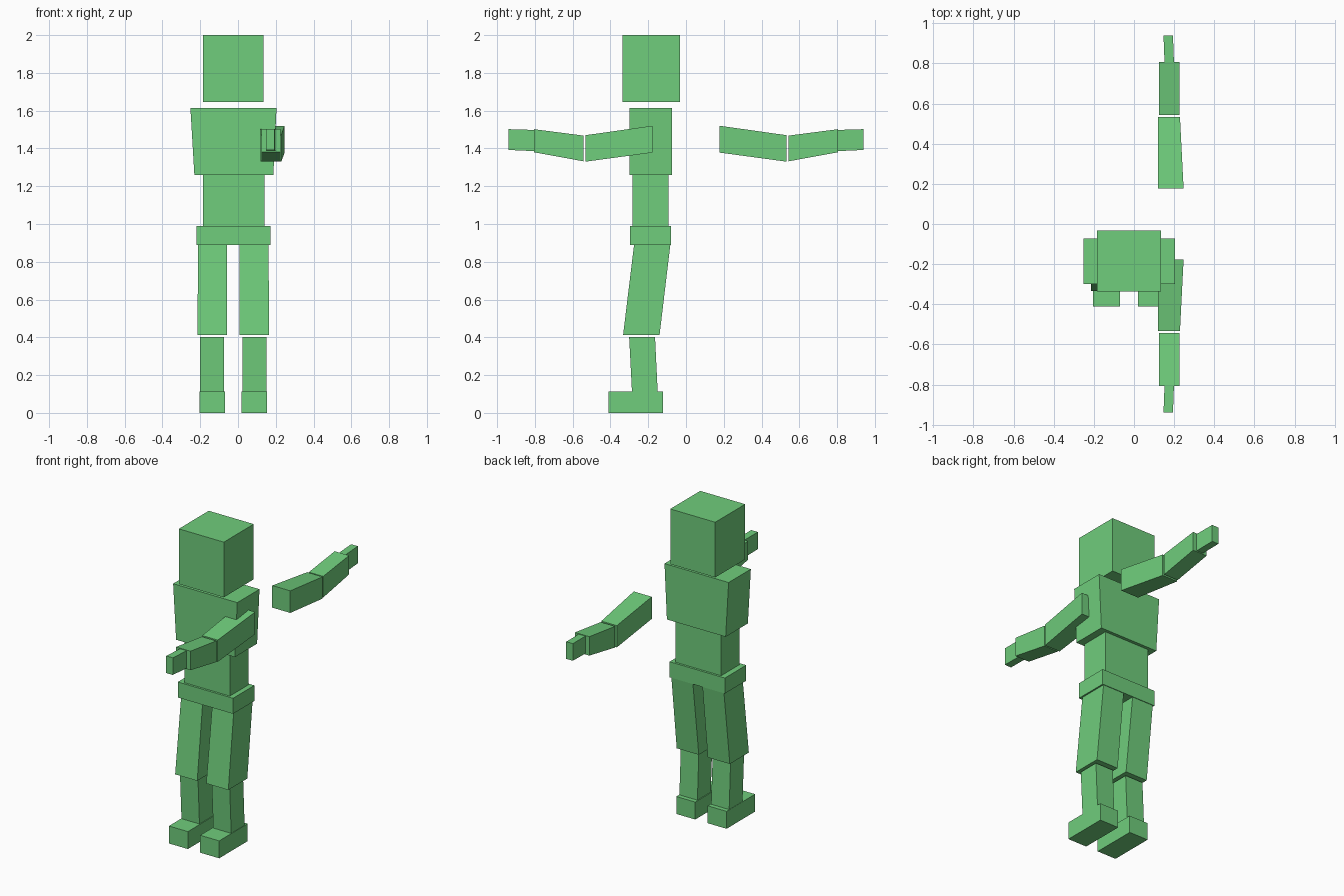
import bpy
import bmesh

if "Cube" in bpy.data.objects:
    bpy.data.objects.remove(bpy.data.objects["Cube"])

green = bpy.data.materials.new("soft_green")
green.diffuse_color = (0.16, 0.61, 0.20, 1)
green.use_nodes = True
green.node_tree.nodes["Principled BSDF"].inputs["Base Color"].default_value = green.diffuse_color


def block(name, axis, a, b, flip_y=False):
    """Tapered block between two rectangles along axis 'y' or 'z'.
    Each end is (position, x0, x1, v0, v1); v is z along 'y', y along 'z'."""
    bm = bmesh.new()
    rings = []
    for pos, x0, x1, v0, v1 in (a, b):
        ring = []
        for x, v in ((x0, v0), (x1, v0), (x1, v1), (x0, v1)):
            co = (x, v, pos) if axis == 'z' else (x, -pos if flip_y else pos, v)
            ring.append(bm.verts.new(co))
        rings.append(ring)
    lo, hi = rings
    bm.faces.new(lo)
    bm.faces.new(hi)
    for i in range(4):
        j = (i + 1) % 4
        bm.faces.new((lo[i], lo[j], hi[j], hi[i]))
    bmesh.ops.recalc_face_normals(bm, faces=bm.faces)
    mesh = bpy.data.meshes.new(name)
    bm.to_mesh(mesh)
    bm.free()
    mesh.materials.append(green)
    obj = bpy.data.objects.new(name, mesh)
    bpy.context.collection.objects.link(obj)
    return obj


# Head and trunk
block("head", 'z', (1.645, -0.185, 0.135, -0.337, -0.033), (2.0, -0.185, 0.135, -0.337, -0.033))
block("chest", 'z', (1.26, -0.231, 0.187, -0.299, -0.073), (1.615, -0.252, 0.204, -0.299, -0.073))
block("waist", 'z', (0.99, -0.185, 0.139, -0.282, -0.093), (1.26, -0.185, 0.139, -0.282, -0.093))
block("pelvis", 'z', (0.89, -0.221, 0.172, -0.296, -0.079), (0.99, -0.221, 0.172, -0.296, -0.079))

# Legs, mirrored about the body centre line
CENTRE = -0.025


def leg_end(side, z, inner, outer, y0, y1):
    xs = sorted((CENTRE + side * inner, CENTRE + side * outer))
    return (z, xs[0], xs[1], y0, y1)


for label, s in (("right", -1), ("left", 1)):
    block(label + "_thigh", 'z', leg_end(s, 0.412, 0.032, 0.189, -0.333, -0.14),
          leg_end(s, 0.89, 0.034, 0.187, -0.275, -0.083))
    block(label + "_shin", 'z', leg_end(s, 0.112, 0.049, 0.177, -0.286, -0.15),
          leg_end(s, 0.403, 0.049, 0.177, -0.301, -0.164))
    block(label + "_foot", 'z', leg_end(s, 0.0, 0.044, 0.179, -0.411, -0.121),
          leg_end(s, 0.112, 0.044, 0.179, -0.411, -0.121))

# Arms, one reaching forward and one reaching back
for label, flip in (("front", False), ("back", True)):
    block(label + "_upper_arm", 'y', (-0.178, 0.119, 0.247, 1.378, 1.52),
          (-0.533, 0.119, 0.229, 1.33, 1.47), flip)
    block(label + "_forearm", 'y', (-0.543, 0.124, 0.226, 1.332, 1.468),
          (-0.806, 0.124, 0.226, 1.38, 1.502), flip)
    block(label + "_hand", 'y', (-0.806, 0.152, 0.199, 1.386, 1.498),
          (-0.94, 0.147, 0.194, 1.392, 1.502), flip)
